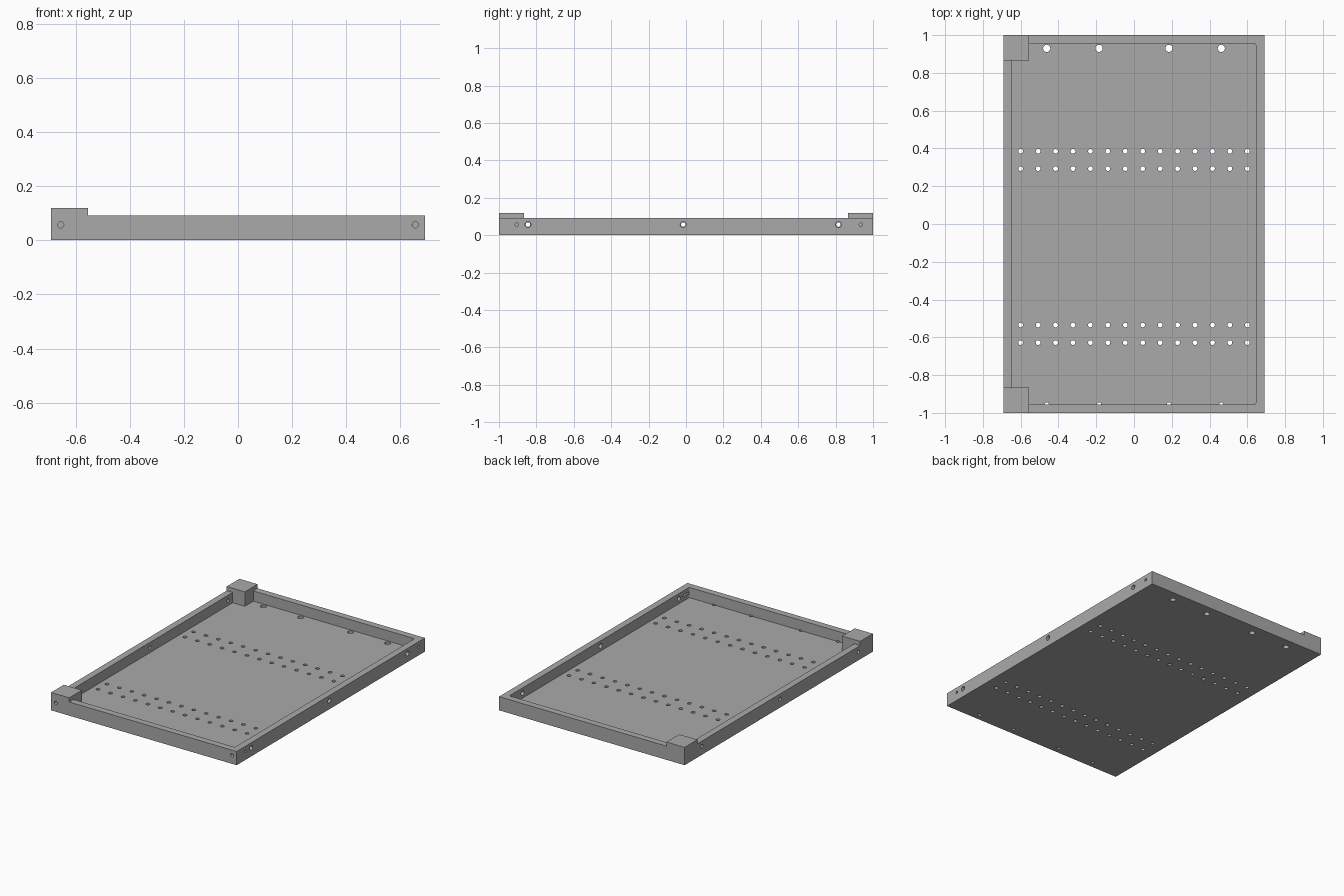
import bpy, bmesh, math
from mathutils import Matrix, Vector

if "Cube" in bpy.data.objects:
    bpy.data.objects.remove(bpy.data.objects["Cube"], do_unlink=True)

W, L, H = 0.69, 1.0, 0.092      # half width, half length, wall height
WALL, FLOOR = 0.045, 0.023
BLOCK, BLOCK_TOP = 0.135, 0.12
HOLE_Z = 0.057

grey = bpy.data.materials.new("plain grey")
grey.use_nodes = True
colour = (0.4, 0.4, 0.4, 1)
grey.diffuse_color = colour
grey.node_tree.nodes["Principled BSDF"].inputs["Base Color"].default_value = colour


def finish(name, bm):
    mesh = bpy.data.meshes.new(name)
    bm.to_mesh(mesh)
    bm.free()
    obj = bpy.data.objects.new(name, mesh)
    bpy.context.collection.objects.link(obj)
    return obj


def box(name, low, high, round_corners=0):
    low, high = Vector(low), Vector(high)
    bm = bmesh.new()
    place = Matrix.Translation((low + high) / 2) @ Matrix.Diagonal((*(high - low), 1))
    bmesh.ops.create_cube(bm, size=1, matrix=place)
    if round_corners:
        upright = [e for e in bm.edges
                   if abs(e.verts[0].co.z - e.verts[1].co.z) > 0.01]
        bmesh.ops.bevel(bm, geom=upright, offset=round_corners, segments=3,
                        profile=0.5, affect='EDGES')
    return finish(name, bm)


def drill(bm, start, end, radius):
    """Add one cylinder between two points to a cutter."""
    start, end = Vector(start), Vector(end)
    axis = end - start
    turn = axis.to_track_quat('Z', 'Y').to_matrix().to_4x4()
    bmesh.ops.create_cone(bm, cap_ends=True, segments=20, radius1=radius,
                          radius2=radius, depth=axis.length,
                          matrix=Matrix.Translation((start + end) / 2) @ turn)


def cut(obj, cutter):
    """Subtract the cutter and bake the result."""
    mod = obj.modifiers.new("cut", 'BOOLEAN')
    mod.operation, mod.solver, mod.object = 'DIFFERENCE', 'EXACT', cutter
    mod.use_self = True
    bpy.context.view_layer.update()
    graph = bpy.context.evaluated_depsgraph_get()
    mesh = bpy.data.meshes.new_from_object(obj.evaluated_get(graph))
    obj.modifiers.clear()
    obj.data = mesh


# Open tray with a rounded-corner recess
tray = box("tray", (-W, -L, 0), (W, L, H))
recess = box("recess_cutter", (WALL - W, WALL - L, FLOOR),
             (W - WALL, L - WALL, H + 0.1), 0.008)
cut(tray, recess)

# Raised blocks on the two right-hand corners
blocks = [
    box("front_corner_block", (-W, -L, FLOOR), (BLOCK - W, BLOCK - L, BLOCK_TOP)),
    box("back_corner_block", (-W, L - BLOCK, FLOOR), (BLOCK - W, L, BLOCK_TOP)),
]
for block in blocks:
    cut(tray, block)

# Floor perforations: four rows, plus mounting holes at both ends
bm = bmesh.new()
for y in (0.385, 0.293, -0.535, -0.628):
    for i in range(14):
        x = -0.6 + 1.2 * i / 13
        drill(bm, (x, y, -0.02), (x, y, 0.05), 0.0125)
for x in (-0.462, -0.185, 0.185, 0.462):
    drill(bm, (x, 0.93, -0.02), (x, 0.93, 0.05), 0.019)
    drill(bm, (x, WALL - L, -0.02), (x, WALL - L, FLOOR + 0.005), 0.011)

# Side wall holes, wider on the left wall
for y in (-0.845, -0.015, 0.815):
    drill(bm, (W - 0.07, y, HOLE_Z), (W + 0.02, y, HOLE_Z), 0.016)
    drill(bm, (-W - 0.02, y, HOLE_Z), (0.07 - W, y, HOLE_Z), 0.012)
for y in (-0.905, 0.935):
    drill(bm, (W - 0.07, y, HOLE_Z), (W + 0.02, y, HOLE_Z), 0.009)

# Bores in the front ends of the side walls
for x in (-0.655, 0.655):
    drill(bm, (x, -L - 0.02, HOLE_Z), (x, -L + 0.11, HOLE_Z), 0.0115)
holes = finish("hole_cutter", bm)
cut(tray, holes)
cut(blocks[0], holes)

for helper in (recess, holes):
    bpy.data.objects.remove(helper, do_unlink=True)

# One colour, crisp edges, smooth bores
bpy.ops.object.select_all(action='DESELECT')
for obj in [tray] + blocks:
    obj.data.materials.clear()
    obj.data.materials.append(grey)
    for face in obj.data.polygons:
        face.material_index = 0
    obj.select_set(True)
bpy.context.view_layer.objects.active = tray
bpy.ops.object.shade_smooth_by_angle(angle=math.radians(35))
